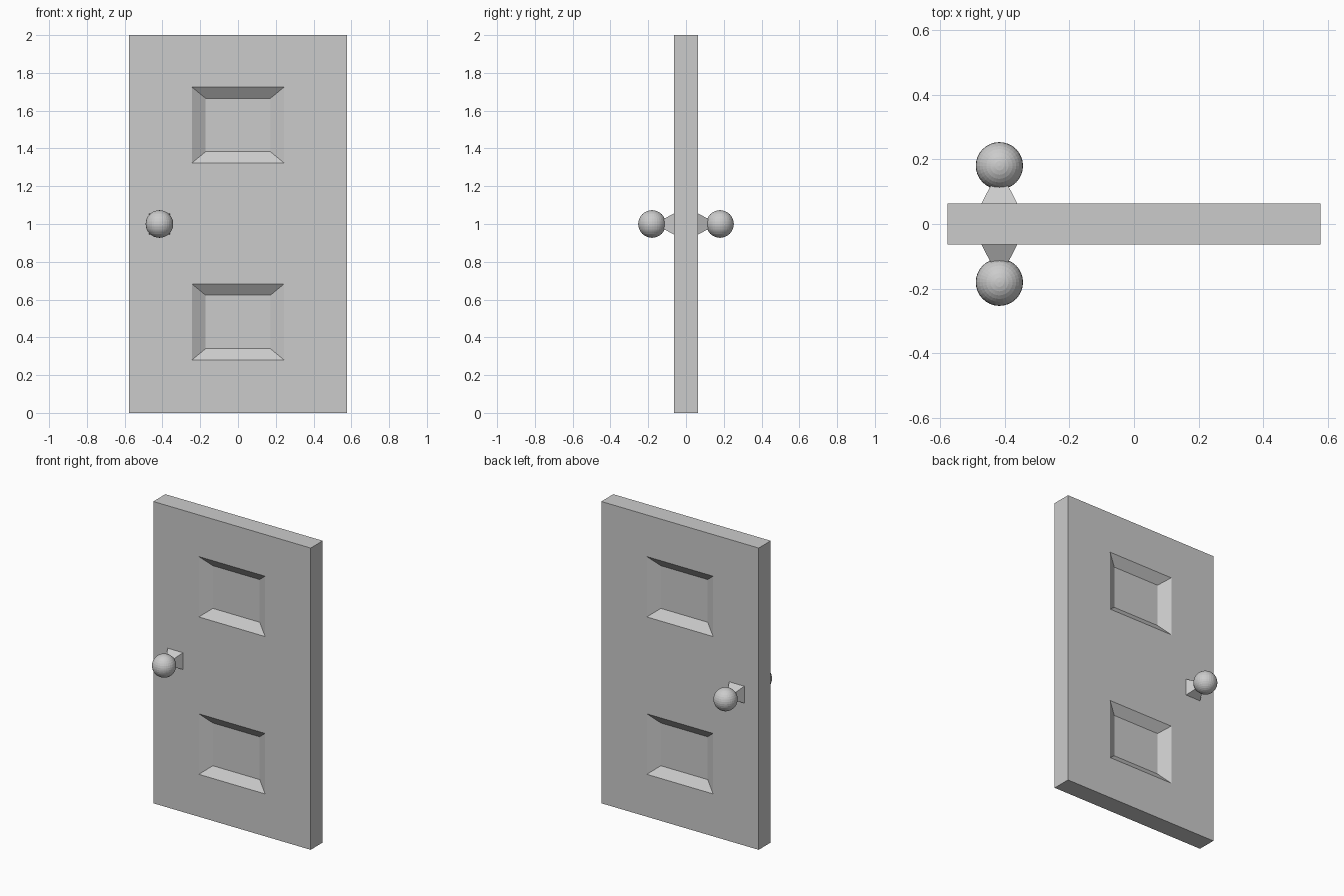
import bpy, bmesh
from mathutils import Vector, Matrix

if "Cube" in bpy.data.objects:
    bpy.data.objects.remove(bpy.data.objects["Cube"])

W, T, H = 0.577, 0.063, 2.0          # half width, half thickness, height
PANEL_X = 0.243
PANEL_Z = [(0.281, 0.682), (1.324, 1.724)]
DEPTH = 0.045
KNOB_X, KNOB_Y, KNOB_R = -0.416, 0.18, 0.073


def make_object(name, bm):
    bmesh.ops.recalc_face_normals(bm, faces=bm.faces[:])
    mesh = bpy.data.meshes.new(name)
    bm.to_mesh(mesh)
    bm.free()
    obj = bpy.data.objects.new(name, mesh)
    bpy.context.collection.objects.link(obj)
    return obj


# Door slab, sliced into a grid so the panels can be pushed in
bm = bmesh.new()
bmesh.ops.create_cube(bm, size=1, matrix=Matrix.Translation((0, 0, H / 2))
                      @ Matrix.Diagonal((2 * W, 2 * T, H, 1)))
cuts = [((x, 0, 0), (1, 0, 0)) for x in (-PANEL_X, PANEL_X)]
cuts += [((0, 0, z), (0, 0, 1)) for pair in PANEL_Z for z in pair]
for co, no in cuts:
    bmesh.ops.bisect_plane(bm, geom=bm.verts[:] + bm.edges[:] + bm.faces[:],
                           plane_co=co, plane_no=no)
bm.normal_update()


# Recessed panels with sloped borders, on both sides
def is_panel(face):
    c = face.calc_center_median()
    return (abs(face.normal.y) > 0.9 and abs(c.x) < PANEL_X
            and any(a < c.z < b for a, b in PANEL_Z))


panels = [f for f in bm.faces if is_panel(f)]
for f in bmesh.ops.extrude_discrete_faces(bm, faces=panels)["faces"]:
    c = f.calc_center_median()
    inward = Vector((0, -DEPTH if c.y > 0 else DEPTH, 0))
    for v in f.verts:
        v.co = c + (v.co - c) * 0.707 + inward
make_object("door_slab", bm)

# Knob and its square tapered neck, front and back
for side, label in ((-1, "front"), (1, "back")):
    bm = bmesh.new()
    bmesh.ops.create_cube(bm, size=1)
    for v in bm.verts:
        outer = v.co.y * side > 0
        half = 0.021 if outer else 0.056
        v.co = Vector((KNOB_X + 2 * half * v.co.x,
                       side * (0.13 if outer else T - 0.0005),
                       1 + 2 * half * v.co.z))
    make_object(label + "_knob_neck", bm)

    bm = bmesh.new()
    bmesh.ops.create_uvsphere(bm, u_segments=32, v_segments=16, radius=KNOB_R,
                              matrix=Matrix.Translation((KNOB_X, side * KNOB_Y, 1)))
    make_object(label + "_knob", bm)
